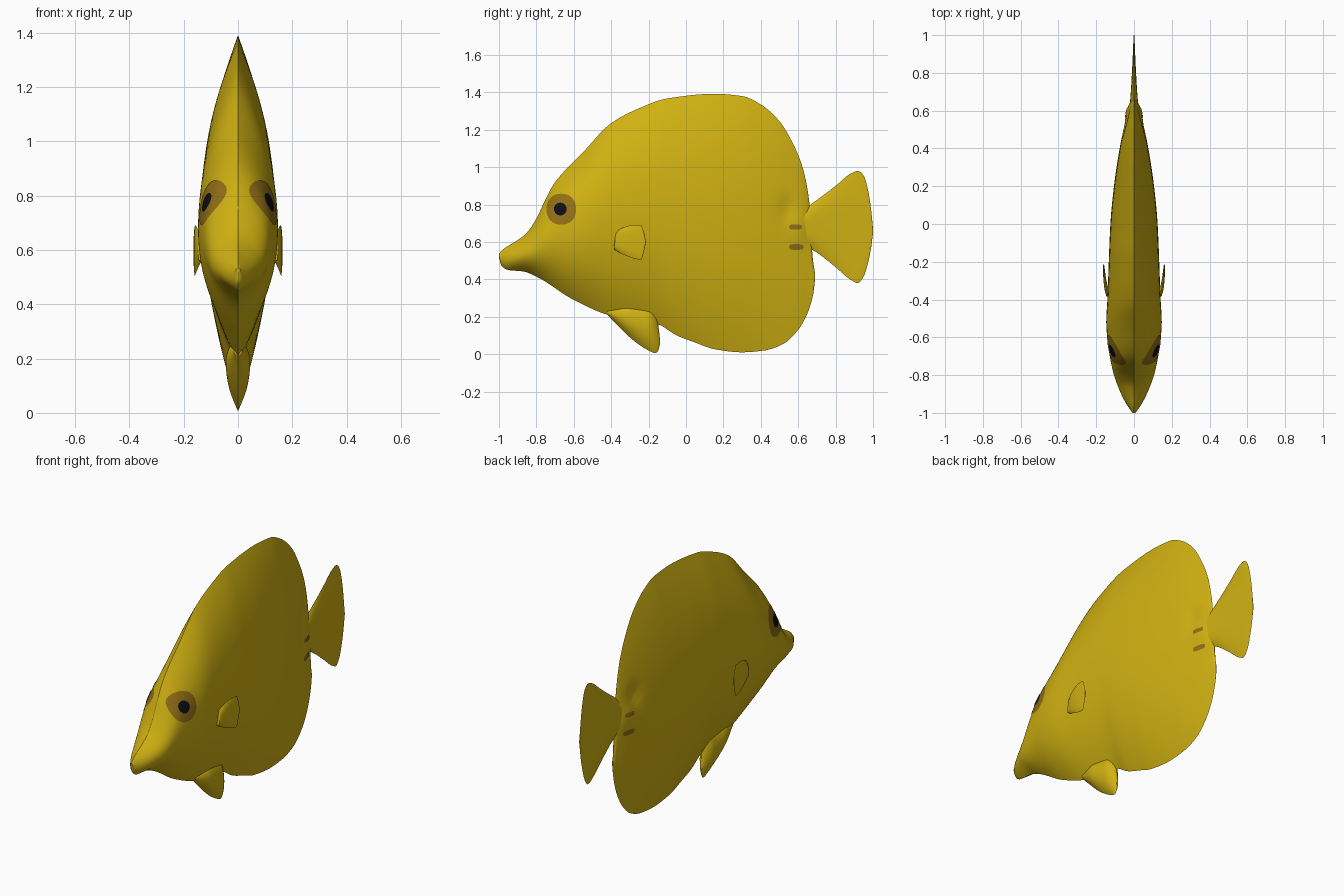
import bpy, bmesh, math

if "Cube" in bpy.data.objects:
    bpy.data.objects.remove(bpy.data.objects["Cube"], do_unlink=True)


def material(name, rgb):
    m = bpy.data.materials.new(name)
    m.use_nodes = True
    m.diffuse_color = (*rgb, 1)
    m.node_tree.nodes["Principled BSDF"].inputs["Base Color"].default_value = (*rgb, 1)
    return m


yellow = material("yellow", (0.63, 0.44, 0.006))
brown = material("brown", (0.29, 0.16, 0.008))
black = material("black", (0.004, 0.004, 0.007))


def curve(points):
    """Smooth curve through (y, value) points without overshoot."""
    xs, vs = zip(*points)
    n = len(xs)
    d = [(vs[i + 1] - vs[i]) / (xs[i + 1] - xs[i]) for i in range(n - 1)]
    m = [d[0]] + [2 * a * b / (a + b) if a * b > 0 else 0 for a, b in zip(d, d[1:])] + [d[-1]]

    def value(x):
        x = min(max(x, xs[0]), xs[-1])
        i = max(k for k in range(n - 1) if xs[k] <= x)
        h = xs[i + 1] - xs[i]
        t = (x - xs[i]) / h
        lin = vs[i] + (vs[i + 1] - vs[i]) * t
        return lin + h * t * (1 - t) * ((m[i] - d[i]) * (1 - t) - (m[i + 1] - d[i]) * t)
    return value


def finish(name, bm, mat):
    bmesh.ops.recalc_face_normals(bm, faces=bm.faces)
    mesh = bpy.data.meshes.new(name)
    bm.to_mesh(mesh)
    bm.free()
    mesh.materials.append(mat)
    ob = bpy.data.objects.new(name, mesh)
    bpy.context.collection.objects.link(ob)
    bpy.ops.object.select_all(action='DESELECT')
    ob.select_set(True)
    bpy.context.view_layer.objects.active = ob
    bpy.ops.object.shade_smooth_by_angle(angle=math.radians(40))
    return ob


def lens(name, high, low, thick, power, steps, rows, centre=lambda y: 0, relief=lambda y, z: 0):
    """Loft of lens-shaped slices along y; returns its half width function."""
    y0, y1 = high[0][0], high[-1][0]
    hi, lo, th = curve(high), curve(low), curve(thick)

    def half(y, z):
        if not y0 <= y <= y1:
            return 0
        a, b = lo(y), hi(y)
        s = abs(2 * z - a - b) / max(b - a, 1e-4)
        if s >= 1:
            return 0
        w = th(y) * (1 - s ** power)
        return max(w + relief(y, z) * min(1, w / 0.02), 0)

    bm = bmesh.new()
    rings = []
    for i in range(steps + 1):
        y = (y0 + y1) / 2 - (y1 - y0) / 2 * math.cos(math.pi * i / steps)
        ring = []
        for k in range(2 * rows):
            t = (1 - math.cos(math.pi * k / rows)) / 2
            z = lo(y) + (hi(y) - lo(y)) * t
            side = 1 if k < rows else -1
            ring.append(bm.verts.new((centre(y) + side * half(y, z), y, z)))
        rings.append(ring)
    for a, b in zip(rings, rings[1:]):
        for k in range(2 * rows):
            j = (k + 1) % (2 * rows)
            bm.faces.new((a[k], a[j], b[j], b[k]))
    bm.faces.new(rings[0])
    bm.faces.new(rings[-1])
    bmesh.ops.remove_doubles(bm, verts=bm.verts, dist=0.0004)
    finish(name, bm, yellow)
    return half


def dents(y, z):
    def spot(cy, cz, ry, rz):
        return math.exp(-((y - cy) / ry) ** 2 - ((z - cz) / rz) ** 2)
    return -0.014 * spot(0.54, 0.78, 0.045, 0.05) + 0.008 * spot(0.6, 0.66, 0.05, 0.06)


# Body with dorsal and anal fins in one blade
body = lens(
    "body",
    [(-1, .535), (-.985, .555), (-.9, .61), (-.85, .65), (-.8, .725), (-.75, .83), (-.7, .92),
     (-.55, 1.08), (-.4, 1.235), (-.25, 1.315), (-.1, 1.367), (.15, 1.392), (.3, 1.38),
     (.4, 1.335), (.5, 1.245), (.57, 1.13), (.62, 1.01), (.65, .88), (.665, .75), (.675, .54), (.69, .43)],
    [(-1, .515), (-.985, .47), (-.95, .45), (-.87, .442), (-.8, .415), (-.6, .29), (-.4, .205),
     (-.15, .16), (-.05, .1), (.05, .062), (.15, .027), (.3, .01), (.42, .02), (.52, .055),
     (.6, .13), (.65, .22), (.68, .32), (.69, .4)],
    [(-1, .008), (-.95, .042), (-.9, .068), (-.8, .106), (-.7, .128), (-.6, .142), (-.52, .147),
     (-.4, .141), (0, .125), (.2, .106), (.4, .076), (.55, .044), (.62, .026), (.66, .013), (.69, .003)],
    2.2, 120, 40, relief=dents)

# Tail fin with its stalk
tail = lens(
    "tail_fin",
    [(.5, .75), (.62, .77), (.68, .81), (.8, .9), (.88, .965), (.92, .98), (.95, .955),
     (.975, .87), (.99, .77), (1, .67)],
    [(.5, .59), (.62, .58), (.68, .555), (.8, .465), (.88, .398), (.92, .38), (.95, .415),
     (.975, .495), (.99, .57), (1, .65)],
    [(.5, .03), (.58, .034), (.64, .022), (.8, .011), (1, .002)],
    3.5, 50, 20)

# Pelvic fin under the belly
lens(
    "pelvic_fin",
    [(-.42, .24), (-.3, .28), (-.2, .28), (-.165, .24), (-.15, .17), (-.14, .09)],
    [(-.42, .21), (-.3, .09), (-.25, .05), (-.2, .02), (-.165, .006), (-.15, .015), (-.14, .05)],
    [(-.42, .015), (-.3, .045), (-.2, .04), (-.165, .025), (-.14, .006)],
    2.2, 30, 16)

# Pectoral fins flaring off the flanks
flare = curve([(-.385, .134), (-.34, .147), (-.28, .156), (-.215, .161)])
for side, name in ((1, "left"), (-1, "right")):
    lens(
        name + "_pectoral_fin",
        [(-.385, .575), (-.375, .645), (-.34, .675), (-.28, .69), (-.24, .688), (-.225, .65), (-.215, .605)],
        [(-.385, .56), (-.34, .535), (-.28, .512), (-.24, .504), (-.225, .55), (-.215, .595)],
        [(-.385, .012), (-.3, .008), (-.215, .003)],
        4, 24, 12, centre=lambda y, s=side: s * flare(y))


def patch(name, side, y, z, ry, rz, lift, mat, power=2, segments=32):
    """Thin plate that hugs the body surface."""
    bm = bmesh.new()

    def vert(r, a):
        c, s = math.cos(a), math.sin(a)
        r /= (abs(c) ** power + abs(s) ** power) ** (1 / power)
        py, pz = y + ry * r * c, z + rz * r * s
        return bm.verts.new((side * (max(body(py, pz), tail(py, pz)) + lift), py, pz))

    rings = [[vert(r / 8, math.tau * k / segments) for k in range(segments)] for r in range(1, 9)]
    mid = vert(0, 0)
    for k in range(segments):
        j = (k + 1) % segments
        bm.faces.new((mid, rings[0][k], rings[0][j]))
        for a, b in zip(rings, rings[1:]):
            bm.faces.new((a[k], b[k], b[j], a[j]))
    ob = finish(name, bm, mat)
    # Face the plate outward
    if ob.data.polygons[0].normal.x * side < 0:
        ob.data.flip_normals()


# Painted eyes and stalk marks
for side, name in ((1, "left"), (-1, "right")):
    patch(name + "_eye_patch", side, -.667, .775, .079, .083, .003, brown, 2.2)
    patch(name + "_pupil", side, -.672, .776, .034, .034, .006, black)
    patch(name + "_upper_tail_mark", side, .586, .68, .034, .013, .003, brown, 4)
    patch(name + "_lower_tail_mark", side, .59, .573, .038, .015, .003, brown, 4)
